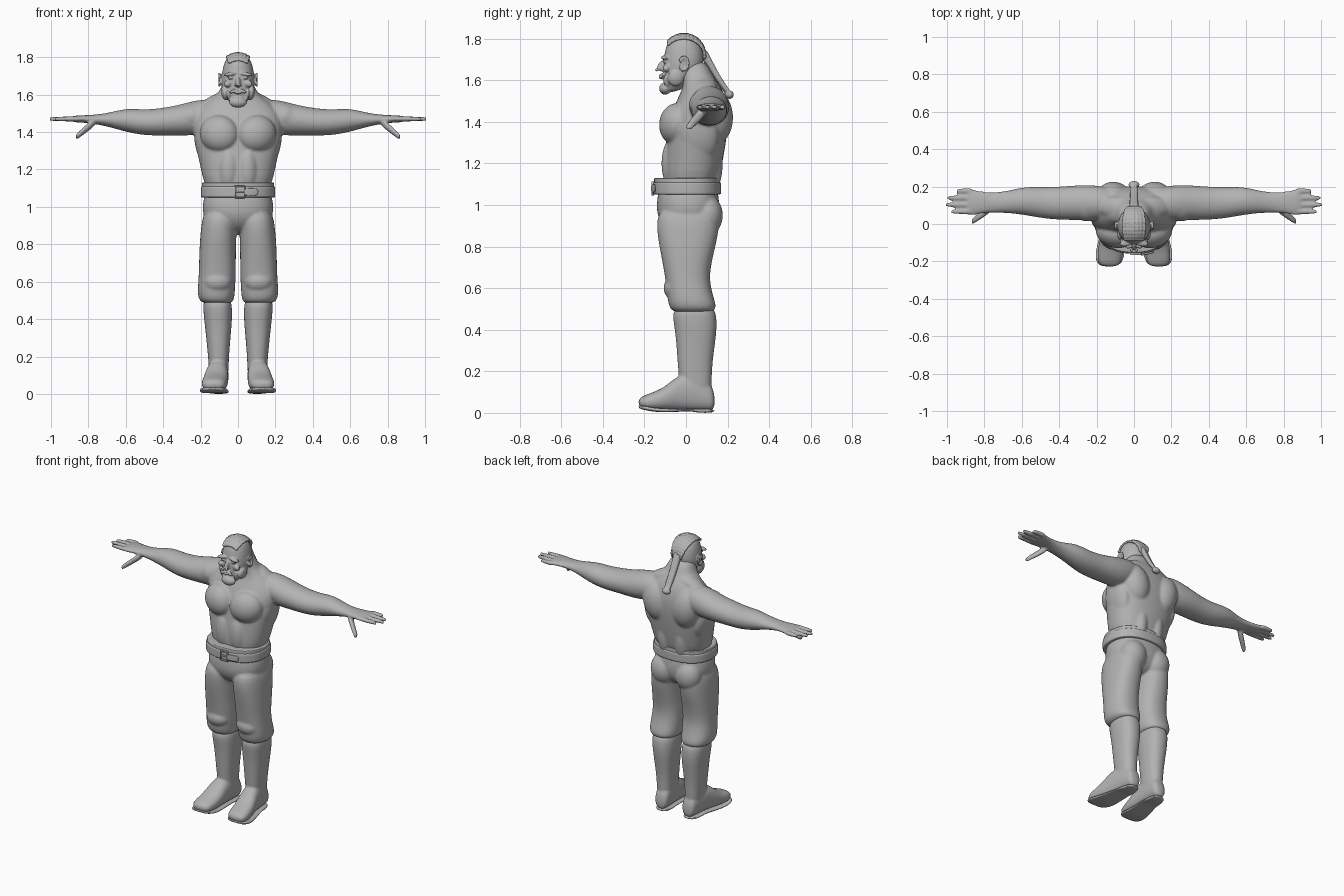
import bpy, bmesh, math
from mathutils import Matrix, Vector

cube = bpy.data.objects.get("Cube")
if cube:
    bpy.data.objects.remove(cube)

GREY = (.45, .45, .45, 1)
clay = bpy.data.materials.new("clay_grey")
clay.use_nodes = True
clay.diffuse_color = GREY
clay.node_tree.nodes["Principled BSDF"].inputs["Base Color"].default_value = GREY

LEFT, RIGHT = 1, -1
BOTH = (LEFT, RIGHT)


def rounded(value, power):
    return math.copysign(abs(value) ** power, value)


def loft(bm, axis, sections, side=LEFT, power=.85, count=16):
    """Closed tube through (position, u_min, u_max, v_min, v_max) ovals along an axis."""
    rings = []
    for along, u_min, u_max, v_min, v_max in sections:
        ring = []
        for step in range(count):
            angle = math.tau * step / count
            u = (u_min + u_max + (u_max - u_min) * rounded(math.cos(angle), power)) / 2
            v = (v_min + v_max + (v_max - v_min) * rounded(math.sin(angle), power)) / 2
            x, y, z = {"x": (along, u, v), "y": (u, along, v), "z": (u, v, along)}[axis]
            ring.append(bm.verts.new((x * side, y, z)))
        rings.append(ring)
    for lower, upper in zip(rings, rings[1:]):
        for step in range(count):
            following = (step + 1) % count
            bm.faces.new((lower[step], lower[following], upper[following], upper[step]))
    bm.faces.new(rings[0])
    bm.faces.new(rings[-1])


def centred(*sections):
    """Turn (height, half_width, front, back) into symmetrical sections."""
    return [(z, -width, width, front, back) for z, width, front, back in sections]


def finger(bm, start, end, radius, side):
    start, end = Vector(start), Vector(end)
    sections = []
    for t in (0, .3, .6, .9, 1):
        x, y, z = start.lerp(end, t)
        r = radius * (1 - t ** 4 / 3)
        sections.append((x, y - r, y + r, z - r, z + r))
    loft(bm, "x", sections, side, power=1, count=8)


def blob(bm, centre, size, pitch=0, roll=0, yaw=0, side=LEFT):
    """Ellipsoid muscle, facial form or lock of hair."""
    x, y, z = centre
    matrix = Matrix.Translation((x * side, y, z))
    for axis, degrees in (("X", pitch), ("Y", roll * side), ("Z", yaw * side)):
        matrix = matrix @ Matrix.Rotation(math.radians(degrees), 4, axis)
    matrix = matrix @ Matrix.Diagonal((*size, 1))
    bmesh.ops.create_uvsphere(bm, u_segments=16, v_segments=10, radius=1, matrix=matrix)


def box(bm, centre, size):
    matrix = Matrix.Translation(centre) @ Matrix.Diagonal((*size, 1))
    bmesh.ops.create_cube(bm, size=1, matrix=matrix)


def finish(name, bm, voxel=0, soften=4, subdivide=2):
    """Make the object; a voxel size fuses its overlapping forms into one skin."""
    bmesh.ops.recalc_face_normals(bm, faces=bm.faces)
    mesh = bpy.data.meshes.new(name)
    bm.to_mesh(mesh)
    bm.free()
    mesh.materials.append(clay)
    mesh.shade_smooth()
    part = bpy.data.objects.new(name, mesh)
    bpy.context.collection.objects.link(part)
    if subdivide:
        rounding = part.modifiers.new("rounding", "SUBSURF")
        rounding.levels = rounding.render_levels = subdivide
    if voxel:
        fuse = part.modifiers.new("fuse", "REMESH")
        fuse.mode = "VOXEL"
        fuse.voxel_size = voxel
        fuse.use_smooth_shade = True
        part.modifiers.new("soften", "SMOOTH").iterations = soften
    return part


# Torso and neck
body = bmesh.new()
loft(body, "z", centred(
    (1.04, .17, -.11, .14), (1.2, .2, -.11, .18), (1.4, .25, -.09, .21), (1.5, .24, -.05, .2),
    (1.57, .16, -.01, .17), (1.62, .09, -.03, .13), (1.7, .08, -.04, .1)))
for side in BOTH:
    # Arm and palm
    loft(body, "x", [
        (.1, .04, .19, 1.43, 1.57), (.2, .01, .21, 1.38, 1.58), (.3, .02, .21, 1.38, 1.55),
        (.4, .02, .2, 1.38, 1.53), (.5, .03, .2, 1.38, 1.52), (.6, .05, .2, 1.4, 1.53),
        (.7, .06, .17, 1.43, 1.5), (.8, .06, .17, 1.45, 1.49), (.87, .04, .19, 1.45, 1.49),
        (.9, .05, .19, 1.46, 1.48)], side, power=1)
    # Fingers fan out slightly; the thumb drops forward
    for index, tip in enumerate((.98, 1.01, 1, .95)):
        y = .066 + .037 * index
        finger(body, (.86, y, 1.47), (tip, y, 1.47), .016, side)
    finger(body, (.76, .09, 1.46), (.87, .01, 1.37), .025, side)
    # Chest, back and shoulder muscles
    blob(body, (.1, -.05, 1.39), (.11, .08, .1), roll=-20, yaw=15, side=side)
    blob(body, (.11, .13, 1.42), (.1, .1, .14), roll=12, side=side)
    blob(body, (.06, .1, 1.2), (.06, .08, .17), side=side)
    blob(body, (.18, .06, 1.33), (.05, .1, .13), roll=12, side=side)
    blob(body, (.25, .11, 1.48), (.09, .1, .08), roll=10, side=side)
    blob(body, (.1, .09, 1.57), (.11, .06, .04), roll=22, side=side)
    blob(body, (.05, -.06, 1.2), (.06, .06, .13), side=side)
finish("torso_and_arms", body, voxel=.0075, soften=5)

# Skull and jaw
head = bmesh.new()
loft(head, "z", centred(
    (1.82, .03, -.05, .01), (1.8, .06, -.08, .05), (1.76, .08, -.1, .08), (1.7, .09, -.11, .09),
    (1.65, .09, -.11, .08), (1.6, .07, -.11, .04), (1.54, .04, -.1, -.04)), power=.95)
# Nose, lower lip and bearded chin
loft(head, "z", centred((1.7, .01, -.12, -.09), (1.66, .016, -.15, -.09), (1.64, .01, -.13, -.09)),
     power=1, count=10)
blob(head, (0, -.1, 1.56), (.05, .03, .03))
blob(head, (0, -.12, 1.61), (.02, .01, .006))
for side in BOTH:
    # Brow, eye, cheekbone, nostril, moustache and side whiskers
    blob(head, (.04, -.1, 1.71), (.04, .02, .01), roll=8, yaw=-14, side=side)
    blob(head, (.04, -.1, 1.69), (.015, .014, .008), side=side)
    blob(head, (.05, -.09, 1.66), (.03, .02, .02), roll=20, yaw=-25, side=side)
    blob(head, (.014, -.14, 1.65), (.009, .01, .008), side=side)
    blob(head, (.02, -.12, 1.62), (.03, .01, .01), roll=22, yaw=-12, side=side)
    blob(head, (.05, -.09, 1.6), (.01, .02, .03), roll=10, side=side)
    blob(head, (.07, -.05, 1.61), (.02, .04, .04), roll=8, side=side)
    # Ear with a raised rim
    blob(head, (.09, -.01, 1.68), (.01, .02, .03), pitch=-10, yaw=12, side=side)
    for step in range(9):
        angle = math.tau * step / 10 - 1
        rim = (.1, -.01 + .02 * math.sin(angle), 1.68 + .03 * math.cos(angle))
        blob(head, rim, (.007, .009, .01), side=side)
finish("head", head, voxel=.0045, soften=3, subdivide=1)

# Plaited rows of hair swept over the scalp
hair = bmesh.new()
for row in range(-3, 4):
    for knot in range(13):
        angle = knot / 5 - .8
        spread = .018 * row * math.cos(angle * .7)
        height = .1 * math.cos(angle) - 6 * spread ** 2
        blob(hair, (spread, .1 * math.sin(angle) - .01, 1.72 + height), (.011, .014, .009),
             pitch=-math.degrees(angle), yaw=25 * (-1) ** knot)
finish("scalp_hair", hair, voxel=.0045, soften=2, subdivide=0)

# Hanging braid of paired, tapering locks
braid = bmesh.new()
top, bottom = Vector((0, .09, 1.72)), Vector((0, .21, 1.53))
KNOTS = 16
for knot in range(KNOTS):
    t = knot / (KNOTS - 1)
    centre = top.lerp(bottom, t)
    centre.z -= .01 * math.sin(math.pi * t)
    radius = .024 - .01 * t
    for side in BOTH:
        lock = centre + Vector((.009, 0, .006 * side))
        blob(braid, lock, (radius * .75, radius * .8, radius * .55), pitch=35, roll=35, side=side)
blob(braid, bottom, (.03, .02, .02), pitch=30)
finish("braid", braid, voxel=.0045, soften=2, subdivide=0)

# Trousers with gathered cuffs
trousers = bmesh.new()
loft(trousers, "z", centred(
    (1.1, .17, -.13, .15), (1.04, .19, -.14, .16), (.94, .2, -.15, .17), (.85, .1, -.07, .1)))
for side in BOTH:
    loft(trousers, "z", [
        (1, .01, .18, -.13, .15), (.9, .005, .2, -.15, .17), (.75, .01, .21, -.12, .13),
        (.64, .01, .21, -.1, .11), (.54, .015, .22, -.09, .14), (.5, .02, .21, -.08, .15),
        (.48, .04, .18, -.05, .12)], side)
    blob(trousers, (.09, .1, .95), (.09, .08, .1), side=side)
    blob(trousers, (.11, -.05, .6), (.08, .06, .06), side=side)
finish("trousers", trousers, voxel=.0075)

for name, side in (("left", LEFT), ("right", RIGHT)):
    # Boot shaft, then the foot running from heel to toe
    boot = bmesh.new()
    loft(boot, "z", [
        (.52, .04, .18, -.05, .13), (.47, .03, .19, -.07, .15), (.38, .03, .18, -.05, .15),
        (.2, .05, .16, -.04, .12), (.03, .05, .15, -.02, .13)], side)
    loft(boot, "y", [
        (.14, .06, .14, .01, .1), (.1, .05, .15, .01, .18), (-.03, .05, .17, .01, .2),
        (-.1, .05, .19, .01, .12), (-.19, .06, .2, .01, .09), (-.23, .08, .18, .03, .07)], side)
    finish(name + "_boot", boot, voxel=.0065)
    # Sole with a raised instep and low heel
    sole = bmesh.new()
    loft(sole, "y", [
        (.14, .06, .14, 0, .02), (.05, .05, .16, 0, .02), (.03, .05, .16, .01, .02),
        (-.12, .05, .2, 0, .02), (-.18, .05, .21, .01, .03), (-.23, .08, .19, .02, .04)],
        side, power=.5)
    finish(name + "_sole", sole)

# Wide belt under a narrower sash
for name, low, high, grow in (("belt", 1.05, 1.11, .01), ("belt_sash", 1.09, 1.13, .004)):
    band = bmesh.new()
    soft = (high - low) / 5
    profile = ((low, -.01), (low, grow), (low + soft, grow), (high - soft, grow), (high, grow), (high, -.01))
    loft(band, "z", centred(*((z, .19 + out, -.15 - out, .16 + out) for z, out in profile)), count=32)
    finish(name, band)

# Buckle frame, prong and strap tail
buckle = bmesh.new()
for offset in BOTH:
    box(buckle, (.01 + .025 * offset, -.16, 1.08), (.008, .014, .06))
    box(buckle, (.01, -.16, 1.08 + .03 * offset), (.058, .014, .008))
box(buckle, (.01, -.16, 1.08), (.05, .014, .006))
frame = finish("buckle", buckle, subdivide=0)
frame.modifiers.new("bevel", "BEVEL").width = .002
strap = bmesh.new()
tail = ((.03, -.17), (.07, -.165), (.11, -.155))
loft(strap, "x", [(x, y, y + .012, 1.06, 1.1) for x, y in tail], power=.5)
finish("strap_tail", strap)
